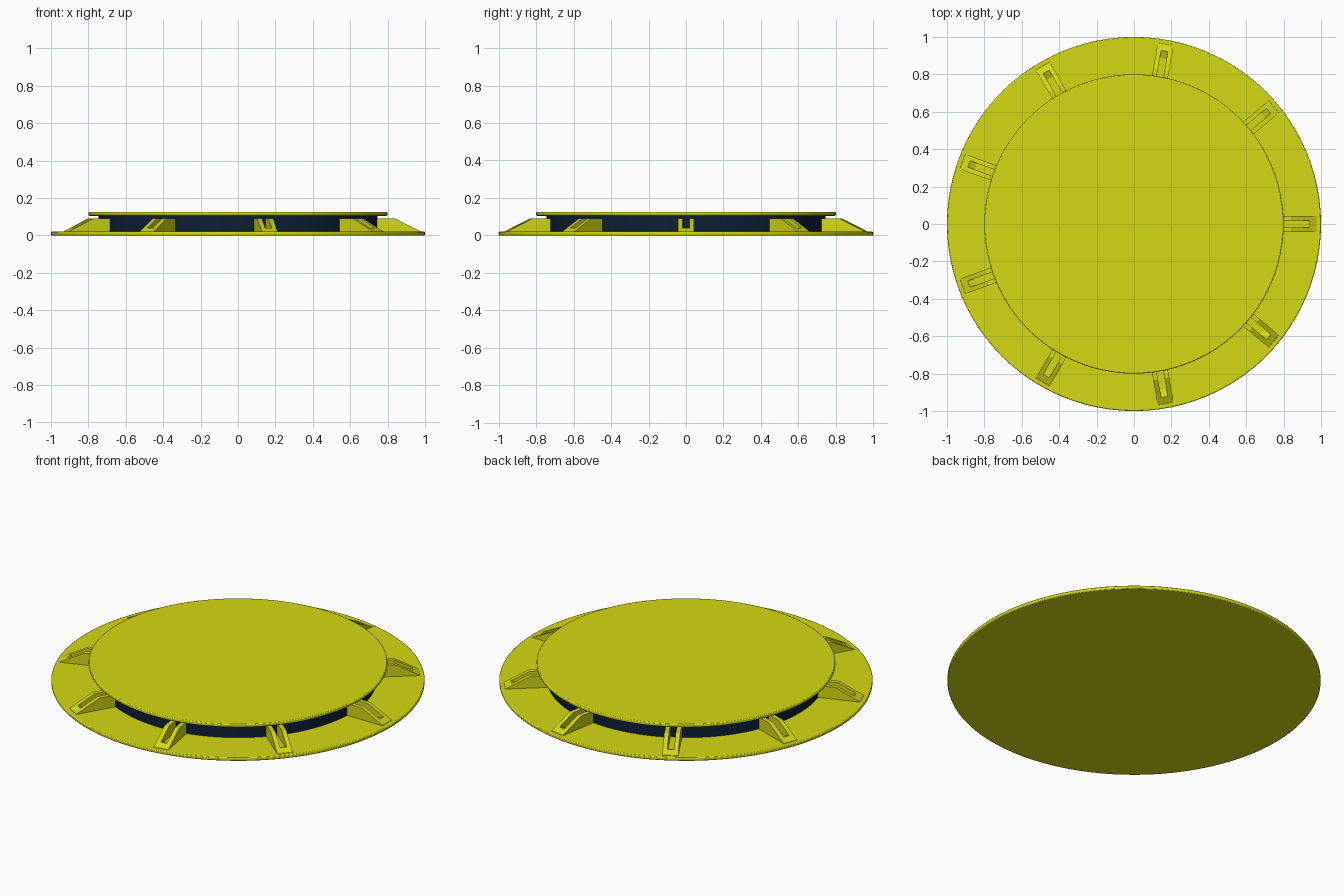
import bpy, bmesh, math
from mathutils import Matrix

cube = bpy.data.objects.get("Cube")
if cube:
    bpy.data.objects.remove(cube, do_unlink=True)

FINS = 9
SEGMENTS = 96


def make_material(name, color):
    mat = bpy.data.materials.new(name)
    mat.use_nodes = True
    mat.diffuse_color = color
    mat.node_tree.nodes["Principled BSDF"].inputs["Base Color"].default_value = color
    return mat


yellow = make_material("acid yellow", (0.66, 0.70, 0.006, 1))
navy = make_material("dark navy", (0.004, 0.014, 0.035, 1))


def select_only(obj):
    bpy.ops.object.select_all(action='DESELECT')
    obj.select_set(True)
    bpy.context.view_layer.objects.active = obj


def disc(name, radius, bottom, top, mat, bevel=0):
    bpy.ops.mesh.primitive_cylinder_add(
        vertices=SEGMENTS, radius=radius, depth=top - bottom,
        location=(0, 0, (top + bottom) / 2))
    obj = bpy.context.object
    obj.name = name
    obj.data.materials.append(mat)
    if bevel:
        mod = obj.modifiers.new("rounded rim", 'BEVEL')
        mod.width = bevel
        mod.segments = 2
        mod.limit_method = 'ANGLE'
    select_only(obj)
    bpy.ops.object.shade_smooth_by_angle(angle=math.radians(30))
    return obj


def radial_prisms(name, profile, width):
    """Extrude a radius/height profile sideways and repeat it round the axis."""
    bm = bmesh.new()
    for i in range(FINS):
        turn = Matrix.Rotation(math.tau * i / FINS, 4, 'Z')
        verts = [bm.verts.new((r, -width / 2, z)) for r, z in profile]
        face = bm.faces.new(verts)
        result = bmesh.ops.extrude_face_region(bm, geom=[face])
        moved = [v for v in result["geom"] if isinstance(v, bmesh.types.BMVert)]
        bmesh.ops.translate(bm, verts=moved, vec=(0, width, 0))
        bmesh.ops.transform(bm, matrix=turn, verts=verts + moved)
    bmesh.ops.recalc_face_normals(bm, faces=bm.faces)
    mesh = bpy.data.meshes.new(name)
    bm.to_mesh(mesh)
    bm.free()
    mesh.materials.append(yellow)
    obj = bpy.data.objects.new(name, mesh)
    bpy.context.collection.objects.link(obj)
    return obj


# Stacked plates and drum
disc("base_plate", 1.0, 0, 0.02, yellow, 0.005)
disc("drum", 0.745, 0.015, 0.11, navy)
disc("top_plate", 0.8, 0.105, 0.125, yellow, 0.005)

# Sloping support fins, each with an open slot along its spine
fins = radial_prisms("support_fins", [
    (0.73, 0.012), (0.98, 0.012), (0.975, 0.022), (0.84, 0.09), (0.73, 0.09)], 0.086)
slots = radial_prisms("slot_cutter", [
    (0.70, 0.024), (0.90, 0.024), (0.94, 0.040), (0.98, 0.056),
    (0.98, 0.12), (0.70, 0.12)], 0.036)
slots.hide_render = True

cut = fins.modifiers.new("slots", 'BOOLEAN')
cut.operation = 'DIFFERENCE'
cut.solver = 'EXACT'
cut.object = slots
select_only(fins)
bpy.ops.object.modifier_apply(modifier=cut.name)
bpy.data.objects.remove(slots, do_unlink=True)
